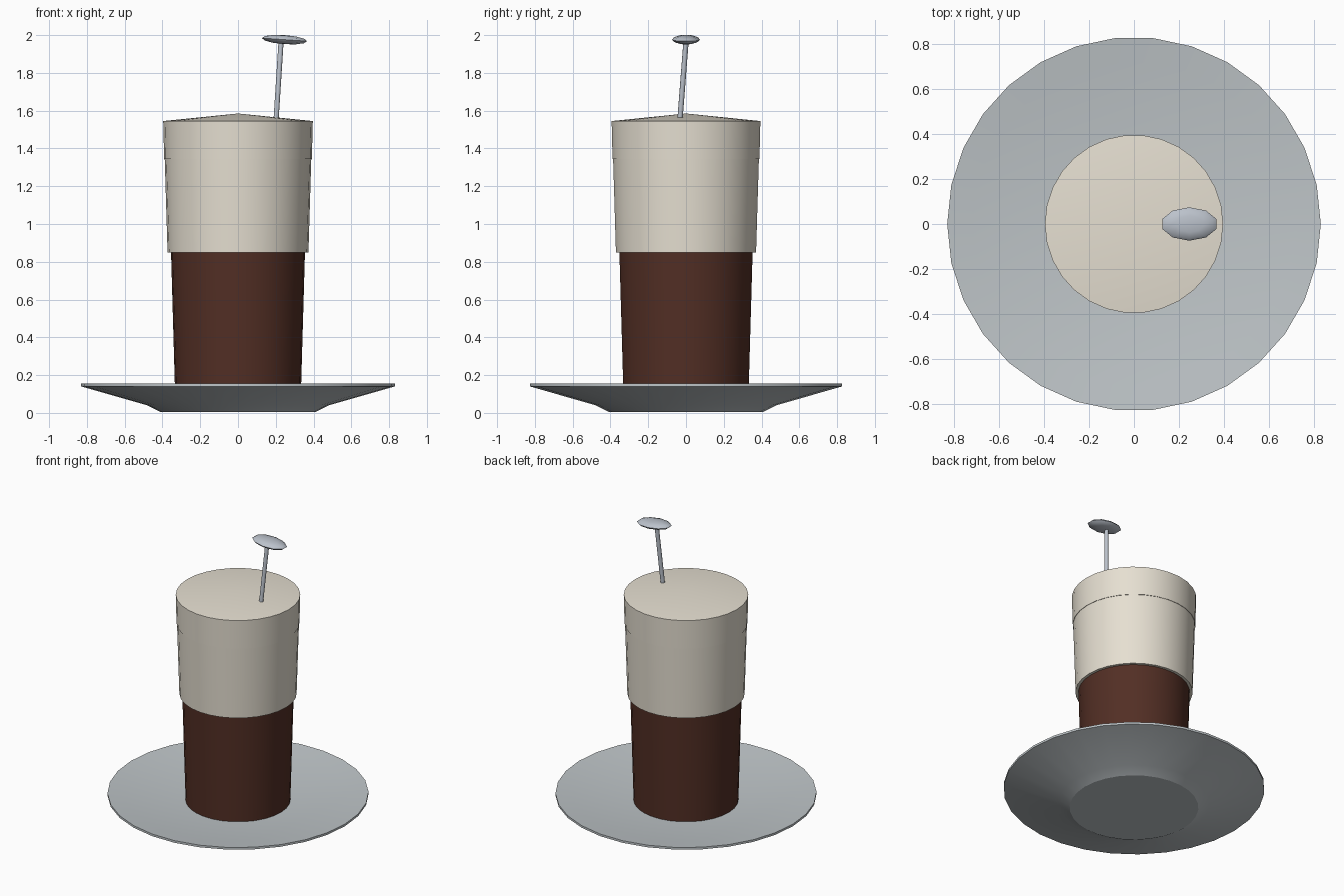
import bpy, bmesh, math
from mathutils import Vector, Matrix

if "Cube" in bpy.data.objects:
    bpy.data.objects.remove(bpy.data.objects["Cube"])


def material(name, rgb):
    m = bpy.data.materials.new(name)
    m.diffuse_color = (*rgb, 1)
    m.use_nodes = True
    m.node_tree.nodes["Principled BSDF"].inputs["Base Color"].default_value = m.diffuse_color
    return m


cream = material("cream foam", (0.79, 0.74, 0.64))
coffee = material("dark coffee", (0.085, 0.028, 0.018))
china = material("grey china", (0.52, 0.56, 0.58))
steel = material("steel", (0.50, 0.54, 0.60))


def finish(name, bm, mat, angle=25):
    bmesh.ops.recalc_face_normals(bm, faces=bm.faces)
    me = bpy.data.meshes.new(name)
    bm.to_mesh(me)
    bm.free()
    me.materials.append(mat)
    ob = bpy.data.objects.new(name, me)
    bpy.context.collection.objects.link(ob)
    bpy.ops.object.select_all(action='DESELECT')
    ob.select_set(True)
    bpy.context.view_layer.objects.active = ob
    bpy.ops.object.shade_smooth_by_angle(angle=math.radians(angle))
    return ob


def lathe(name, profile, mat, sides=30, angle=25):
    """Revolve (radius, height) points; zero radius makes a pole."""
    bm = bmesh.new()
    rings = []
    for r, z in profile:
        if r == 0:
            rings.append([bm.verts.new((0, 0, z))] * sides)
        else:
            rings.append([bm.verts.new((r * math.cos(math.tau * i / sides),
                                        r * math.sin(math.tau * i / sides), z))
                          for i in range(sides)])
    for a, b in zip(rings, rings[1:]):
        for i in range(sides):
            j = (i + 1) % sides
            bm.faces.new(list(dict.fromkeys((a[i], a[j], b[j], b[i]))))
    return finish(name, bm, mat, angle)


# Saucer: foot, flared underside, thin rim and shallow dish
lathe("saucer", [(0, 0.005), (0.41, 0.005), (0.48, 0.04), (0.83, 0.14),
                 (0.83, 0.155), (0.72, 0.142), (0.40, 0.105), (0, 0.10)], china)

# Coffee in the lower half of the tumbler
lathe("coffee", [(0, 0.10), (0.333, 0.10), (0.356, 0.90), (0, 0.90)], coffee)

# Lower cream sleeve, then the slightly wider foam collar with a low cone top
lathe("cream_layer", [(0, 0.85), (0.373, 0.85), (0.388, 1.345), (0, 1.345)], cream)
lathe("foam_top", [(0, 1.345), (0.391, 1.345), (0.396, 1.545), (0, 1.585)], cream)

# Spoon handle, leaning out of the foam
lo, hi = Vector((0.195, -0.04, 1.45)), Vector((0.228, 0.0, 1.965))
axis = hi - lo
bm = bmesh.new()
bmesh.ops.create_cone(bm, cap_ends=True, segments=10, radius1=0.014,
                      radius2=0.014, depth=axis.length,
                      matrix=Matrix.Translation((lo + hi) / 2)
                      @ axis.to_track_quat('Z', 'Y').to_matrix().to_4x4())
finish("spoon_handle", bm, steel, 40)

# Spoon bowl: flattened, slightly tilted oval
bm = bmesh.new()
bmesh.ops.create_uvsphere(bm, u_segments=10, v_segments=6, radius=1,
                          matrix=Matrix.Translation((0.246, 0, 1.976))
                          @ Matrix.Rotation(math.radians(4), 4, 'Y')
                          @ Matrix.Diagonal((0.126, 0.074, 0.024, 1)))
finish("spoon_bowl", bm, steel, 40)
